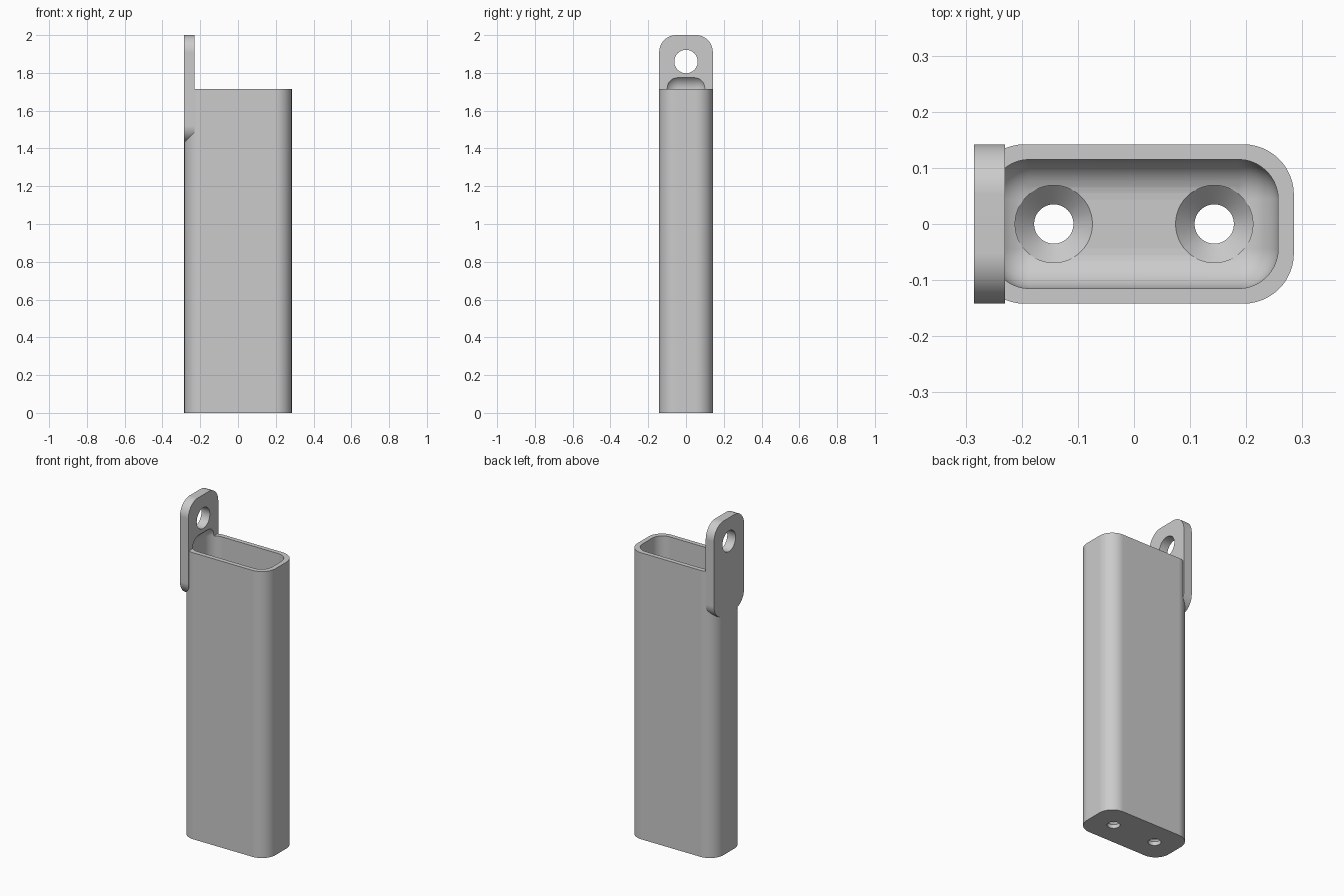
import bpy
import bmesh
import math
from mathutils import Matrix, Vector

cube = bpy.data.objects.get("Cube")
if cube:
    bpy.data.objects.remove(cube, do_unlink=True)

# Overall sizes
HALF_X, HALF_Y = 0.285, 0.142
CORNER = 0.09
RIM_Z = 1.715
TAB_INNER_X = -0.23
TAB_BOTTOM, TOP = 1.43, 2.0
WALL = 0.028
FLOOR = 0.057

grey = bpy.data.materials.new("plain grey")
grey.use_nodes = True
colour = (0.6, 0.6, 0.6, 1)
grey.diffuse_color = colour
grey.node_tree.nodes["Principled BSDF"].inputs["Base Color"].default_value = colour


def add_object(name, bm):
    bmesh.ops.recalc_face_normals(bm, faces=bm.faces)
    mesh = bpy.data.meshes.new(name)
    bm.to_mesh(mesh)
    bm.free()
    mesh.materials.append(grey)
    obj = bpy.data.objects.new(name, mesh)
    bpy.context.collection.objects.link(obj)
    return obj


def loft(name, rings):
    """Closed solid through a list of matching point rings."""
    bm = bmesh.new()
    loops = [[bm.verts.new(p) for p in ring] for ring in rings]
    for low, high in zip(loops, loops[1:]):
        for i in range(len(low)):
            j = (i + 1) % len(low)
            bm.faces.new((low[i], low[j], high[j], high[i]))
    bm.faces.new(loops[0])
    bm.faces.new(loops[-1])
    return add_object(name, bm)


def rounded_rect(half_u, half_v, radius, steps=12):
    points = []
    for k, (su, sv) in enumerate(((1, 1), (-1, 1), (-1, -1), (1, -1))):
        for i in range(steps + 1):
            a = math.pi / 2 * (k + i / steps)
            points.append((round(su * (half_u - radius) + radius * math.cos(a), 5),
                           round(sv * (half_v - radius) + radius * math.sin(a), 5)))
    return points


def circle(radius, sides=48):
    return [(radius * math.cos(math.tau * i / sides),
             radius * math.sin(math.tau * i / sides)) for i in range(sides)]


def combine(target, other, operation):
    mod = target.modifiers.new(operation.title(), 'BOOLEAN')
    mod.operation = operation
    mod.solver = 'EXACT'
    mod.object = other
    bpy.context.view_layer.objects.active = target
    bpy.ops.object.modifier_apply(modifier=mod.name)
    bpy.data.objects.remove(other, do_unlink=True)


# Tall body with rounded vertical corners
outline = rounded_rect(HALF_X, HALF_Y, CORNER)
holder = loft("holder_body", [[(x, y, z) for x, y in outline] for z in (0, RIM_Z)])

# Hanging tab, a rounded slab flush with the end of the body
tab_z = (TAB_BOTTOM + TOP) / 2
outline = rounded_rect(HALF_Y, (TOP - TAB_BOTTOM) / 2, CORNER)
tab = loft("hanging_tab", [[(x, y, tab_z + z) for y, z in outline]
                           for x in (-HALF_X, TAB_INNER_X)])
combine(holder, tab, 'UNION')

# Cavity with every edge rounded, its top reaching into the tab
cavity_top = 1.79
size = Vector((2 * (HALF_X - WALL), 2 * (HALF_Y - WALL + 0.001), cavity_top - FLOOR))
bm = bmesh.new()
bmesh.ops.create_cube(bm, size=1)
bmesh.ops.scale(bm, vec=size, verts=bm.verts)
bmesh.ops.translate(bm, vec=(0, 0, (cavity_top + FLOOR) / 2), verts=bm.verts)
bmesh.ops.bevel(bm, geom=bm.edges[:], offset=0.071, offset_type='OFFSET',
                segments=10, profile=0.5, affect='EDGES')
combine(holder, add_object("cavity_cutter", bm), 'DIFFERENCE')

# Countersunk screw holes in the floor
for side in (-1, 1):
    profile = ((0.035, -0.05), (0.035, FLOOR - 0.034), (0.069, FLOOR), (0.069, 0.1))
    rings = [[(side * 0.143 + x, y, z) for x, y in circle(r)] for r, z in profile]
    combine(holder, loft("screw_hole_cutter", rings), 'DIFFERENCE')

# Eyelet through the tab
rings = [[(x, y, 1.86 + z) for y, z in circle(0.062)] for x in (-0.4, -0.1)]
combine(holder, loft("eyelet_cutter", rings), 'DIFFERENCE')

# Smooth curves with crisp edges and flat walls
bpy.ops.object.select_all(action='DESELECT')
holder.select_set(True)
bpy.context.view_layer.objects.active = holder
bpy.ops.object.shade_smooth_by_angle(angle=math.radians(30))
weighted = holder.modifiers.new("Flat walls", 'WEIGHTED_NORMAL')
weighted.keep_sharp = True
